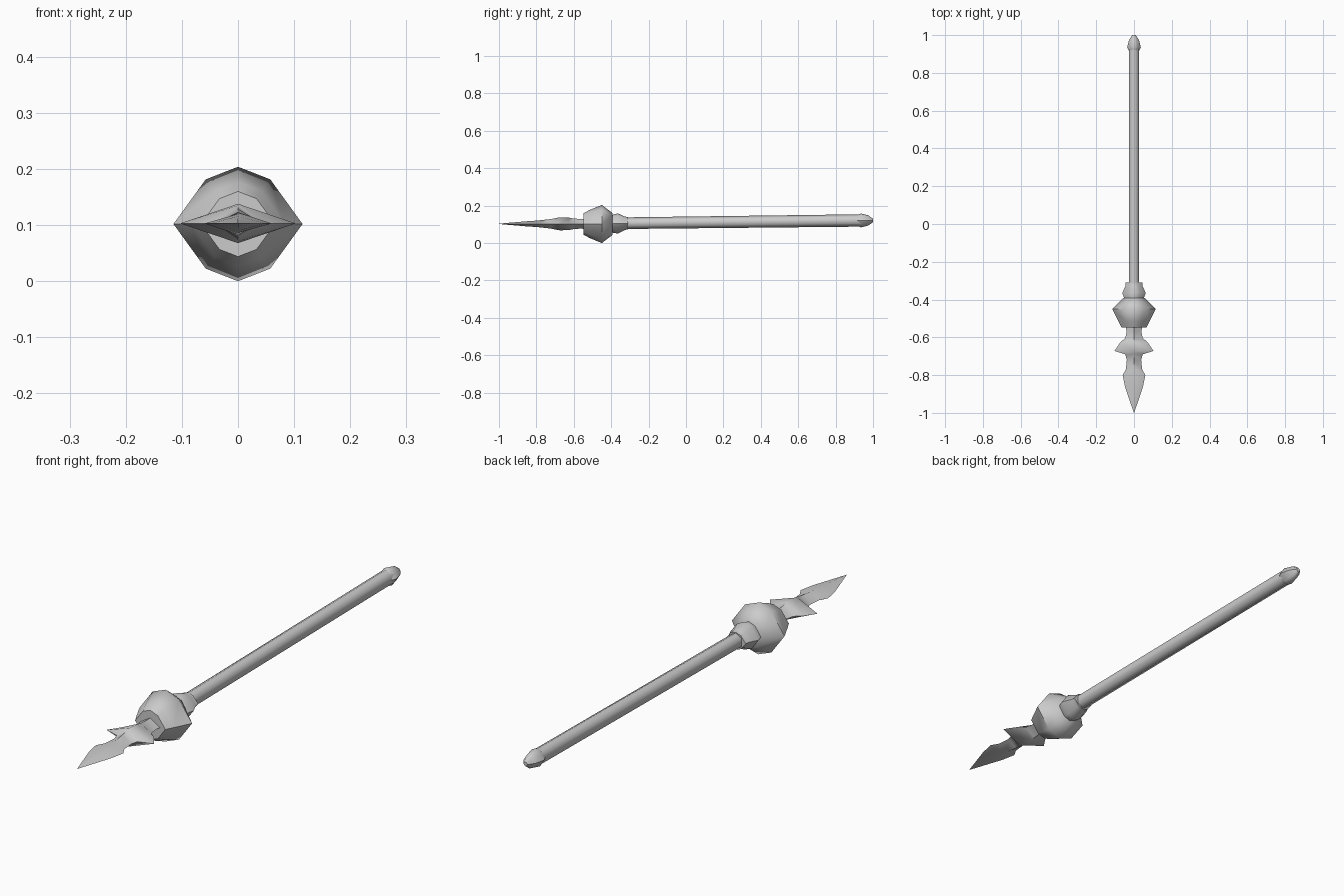
import bpy, bmesh, math

if "Cube" in bpy.data.objects:
    bpy.data.objects.remove(bpy.data.objects["Cube"])

# Cross-sections as unit (x, z) loops
OCT = [(1, 0), (.5, .78), (0, 1), (-.5, .78), (-1, 0), (-.5, -.78), (0, -1), (.5, -.78)]
HEX = [(math.sin(i * math.pi / 3), math.cos(i * math.pi / 3)) for i in range(6)]
DIAMOND = [(1, 0), (0, 1), (-1, 0), (0, -1)]


def loft(name, section, rings, angle):
    """Skin a section through rings of (y, half width, half height, centre z)."""
    bm = bmesh.new()
    loops = [[bm.verts.new((x * w, y, cz + z * h)) for x, z in section]
             for y, w, h, cz in rings]
    n = len(section)
    for a, b in zip(loops, loops[1:]):
        for i in range(n):
            j = (i + 1) % n
            bm.faces.new((a[i], a[j], b[j], b[i]))
    bm.faces.new(loops[0])
    bm.faces.new(loops[-1])
    bmesh.ops.recalc_face_normals(bm, faces=bm.faces[:])
    mesh = bpy.data.meshes.new(name)
    bm.to_mesh(mesh)
    bm.free()
    ob = bpy.data.objects.new(name, mesh)
    bpy.context.collection.objects.link(ob)
    bpy.ops.object.select_all(action='DESELECT')
    ob.select_set(True)
    bpy.context.view_layer.objects.active = ob
    bpy.ops.object.shade_smooth_by_angle(angle=math.radians(angle))
    return ob


Z = 0.103

# Slightly rising shaft
loft("shaft", HEX, [(-.36, .03, .031, .106), (.94, .03, .033, .121)], 65)

# Rounded butt cap
loft("end_cap", OCT, [(.918, .028, .030, .121), (.935, .036, .037, .121),
                      (.975, .026, .027, .121), (1.0, .009, .009, .121)], 50)

# Collar between shaft and ball
loft("collar", OCT, [(-.40, .05, .046, Z), (-.365, .062, .054, .105),
                     (-.325, .044, .035, .106), (-.31, .044, .034, .106)], 50)

# Big faceted ball
loft("ball", OCT, [(-.547, .066, .058, .102), (-.515, .083, .075, .102),
                   (-.45, .115, .102, .102), (-.392, .056, .058, .102)], 60)

# Flat barbed blade with a diamond section
blade = [(-1.0, .001, .001), (-.86, .048, .013), (-.80, .060, .017), (-.77, .043, .020),
         (-.72, .038, .026), (-.69, .046, .032), (-.672, .103, .035), (-.625, .072, .033),
         (-.605, .046, .029), (-.57, .039, .026), (-.53, .046, .027)]
loft("blade", DIAMOND, [(y, w, h, Z) for y, w, h in blade], 50)
